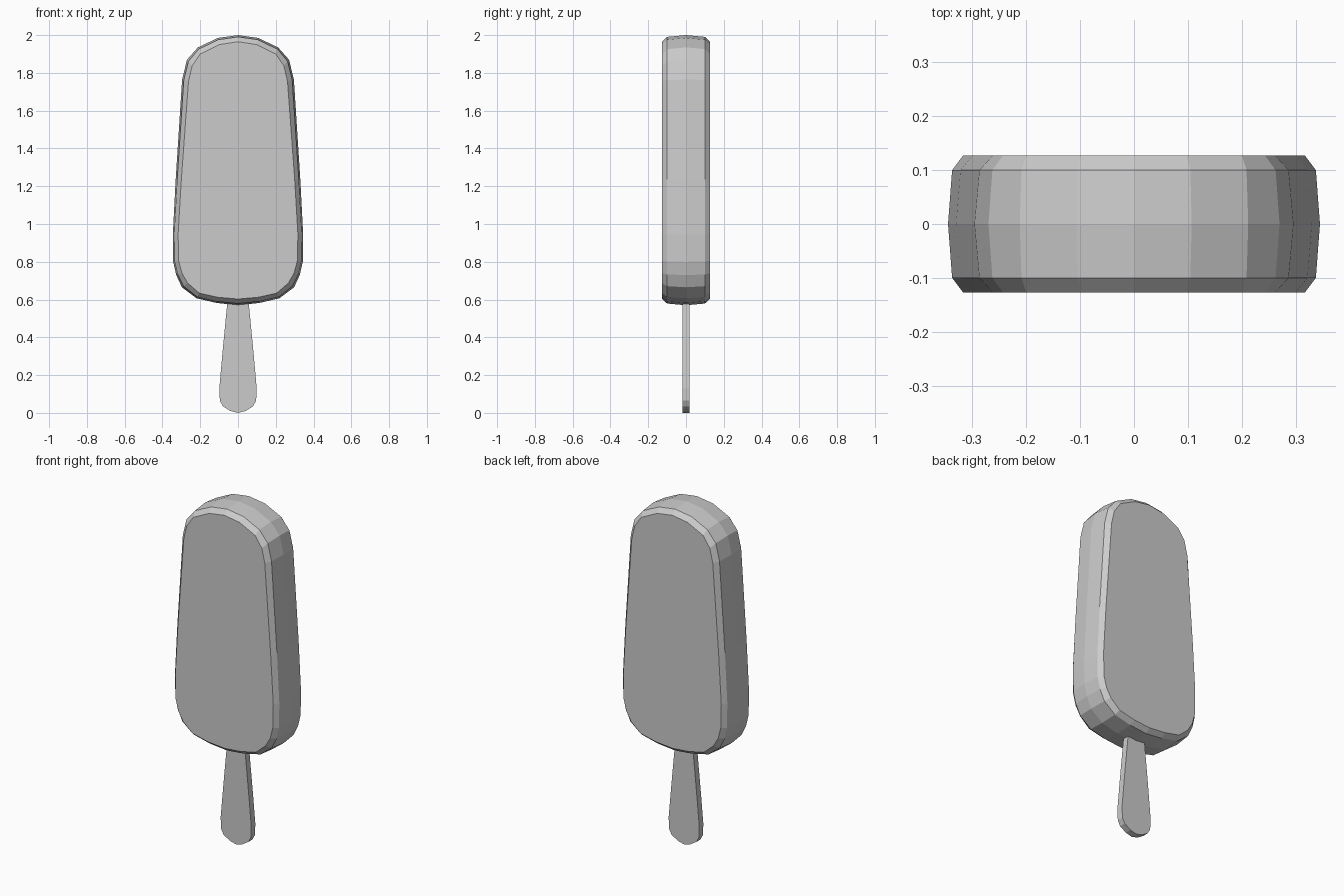
import bpy
import bmesh

cube = bpy.data.objects.get("Cube")
if cube:
    bpy.data.objects.remove(cube, do_unlink=True)


def make_material(name, colour):
    mat = bpy.data.materials.new(name)
    mat.use_nodes = True
    mat.diffuse_color = colour
    mat.node_tree.nodes["Principled BSDF"].inputs["Base Color"].default_value = colour
    return mat


def mirrored(half):
    """Close a right-hand half outline (top to bottom) into a full loop."""
    return half + [(-x, z) for x, z in reversed(half) if x > 0]


def blend(a, b, t):
    return [(p[0] + (q[0] - p[0]) * t, p[1] + (q[1] - p[1]) * t) for p, q in zip(a, b)]


def loft(name, rings, mat):
    """Join (y, outline) rings from front to back and cap both ends."""
    bm = bmesh.new()
    loops = [[bm.verts.new((x, y, z)) for x, z in outline] for y, outline in rings]
    for a, b in zip(loops, loops[1:]):
        n = len(a)
        for i in range(n):
            j = (i + 1) % n
            bm.faces.new((a[i], a[j], b[j], b[i]))
    bm.faces.new(loops[0])
    bm.faces.new(loops[-1])
    bmesh.ops.recalc_face_normals(bm, faces=bm.faces)
    mesh = bpy.data.meshes.new(name)
    bm.to_mesh(mesh)
    bm.free()
    mesh.materials.append(mat)
    obj = bpy.data.objects.new(name, mesh)
    bpy.context.collection.objects.link(obj)
    return obj


grey = make_material("plain grey", (0.6, 0.6, 0.6, 1))

# Ice cream bar: bulging rim, bevelled edge, flat front and back
rim = mirrored([(0, 2), (0.107, 1.985), (0.212, 1.935), (0.27, 1.87), (0.296, 1.765),
                (0.33, 1.235), (0.345, 0.945), (0.343, 0.8), (0.327, 0.73),
                (0.297, 0.665), (0.22, 0.607), (0.113, 0.582), (0, 0.57)])
face = mirrored([(0, 1.965), (0.098, 1.95), (0.2, 1.9), (0.243, 1.837), (0.262, 1.755),
                 (0.3, 1.235), (0.317, 0.945), (0.314, 0.805), (0.297, 0.74),
                 (0.266, 0.687), (0.205, 0.634), (0.105, 0.612), (0, 0.603)])
edge = blend(rim, face, 0.27)
loft("ice_cream_bar", [(-0.127, face), (-0.1, edge), (0, rim), (0.1, edge), (0.127, face)], grey)

# Flat stick, wider at its rounded lower end and set into the bar
stick = mirrored([(0, 0.7), (0.05, 0.7), (0.058, 0.57), (0.083, 0.31), (0.099, 0.13),
                  (0.096, 0.065), (0.08, 0.035), (0.04, 0.01), (0, 0)])
loft("stick", [(-0.019, stick), (0.019, stick)], grey)
